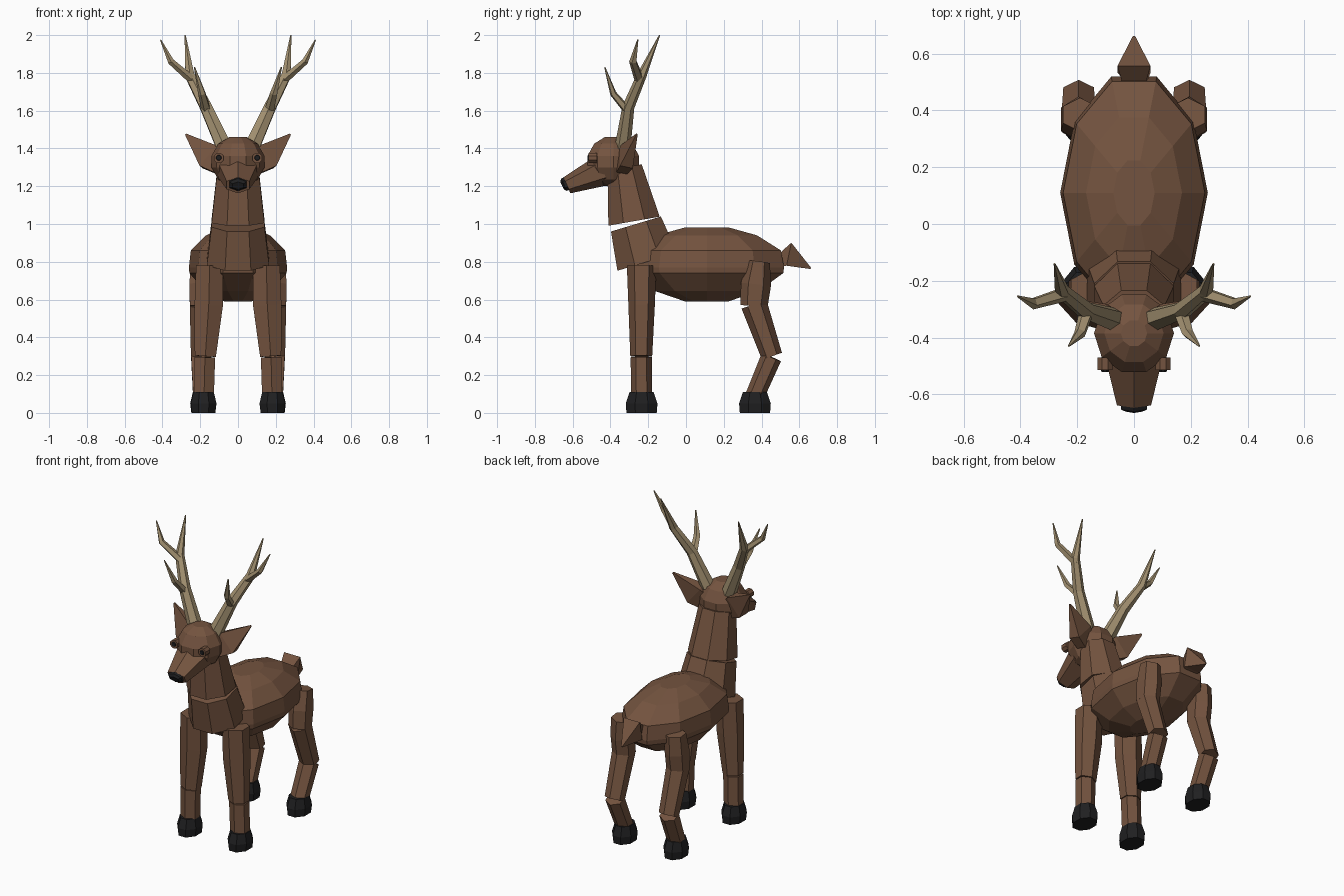
import bpy, bmesh, math
from mathutils import Vector


def material(name, rgb):
    m = bpy.data.materials.new(name)
    m.diffuse_color = (*rgb, 1)
    return m


FUR = material("brown_fur", (0.175, 0.088, 0.050))
HORN = material("tan_horn", (0.37, 0.285, 0.165))
BLACK = material("black_hoof", (0.014, 0.014, 0.015))


def finish(name, bm, mat):
    bmesh.ops.recalc_face_normals(bm, faces=bm.faces)
    me = bpy.data.meshes.new(name)
    bm.to_mesh(me)
    bm.free()
    me.materials.append(mat)
    ob = bpy.data.objects.new(name, me)
    bpy.context.collection.objects.link(ob)
    return ob


def skin(name, loops, mat):
    """Bridge a list of equal point loops and cap both ends."""
    bm = bmesh.new()
    rows = [[bm.verts.new(p) for p in loop] for loop in loops]
    n = len(rows[0])
    for a, b in zip(rows, rows[1:]):
        for i in range(n):
            j = (i + 1) % n
            bm.faces.new((a[i], a[j], b[j], b[i]))
    bm.faces.new(rows[0])
    bm.faces.new(rows[-1])
    return finish(name, bm, mat)


def loft(name, rings, sides, mat, ref=(1, 0, 0), mirror=1):
    """Tube through rings (x, y, z, half width, half depth), square to the path."""
    pts = [Vector((r[0] * mirror, r[1], r[2])) for r in rings]
    ang = [(i + 0.5) * math.tau / sides for i in range(sides)]
    mx = max(math.cos(a) for a in ang)
    my = max(math.sin(a) for a in ang)
    loops = []
    for k, c in enumerate(pts):
        t = (pts[min(k + 1, len(pts) - 1)] - pts[max(k - 1, 0)]).normalized()
        u = Vector(ref)
        u = (u - t * u.dot(t)).normalized()
        v = t.cross(u)
        w, d = rings[k][3], rings[k][4]
        loops.append([c + u * (w * math.cos(a) / mx) + v * (d * math.sin(a) / my)
                      for a in ang])
    return skin(name, loops, mat)


def ellipsoid(name, center, rx, ry, rings, sides, mat):
    """Stacked rings (z, radius factor) around a vertical axis."""
    loops = [[(center[0] + rx * f * math.cos(i * math.tau / sides),
               center[1] + ry * f * math.sin(i * math.tau / sides), z)
              for i in range(sides)] for z, f in rings]
    return skin(name, loops, mat)


# Torso
ellipsoid("body", (0, 0.11), 0.26, 0.43,
          [(0.59, 0.28), (0.645, 0.67), (0.74, 0.99), (0.77, 1.0),
           (0.86, 0.96), (0.94, 0.65), (0.982, 0.28)], 10, FUR)

# Neck in two segments
loft("lower_neck", [(0, -0.205, 0.80, 0.165, 0.165),
                    (0, -0.265, 1.00, 0.14, 0.138)], 8, FUR)
loft("upper_neck", [(0, -0.275, 1.015, 0.14, 0.138),
                    (0, -0.325, 1.30, 0.108, 0.092)], 8, FUR)

# Head, snout and nose
ellipsoid("head", (0, -0.385), 0.145, 0.148,
          [(1.20, 0.3), (1.235, 0.72), (1.30, 0.97), (1.36, 0.97),
           (1.425, 0.72), (1.46, 0.32)], 10, FUR)
loft("snout", [(0, -0.44, 1.285, 0.105, 0.085),
               (0, -0.63, 1.205, 0.06, 0.046)], 6, FUR)
loft("nose", [(0, -0.61, 1.224, 0.046, 0.036),
              (0, -0.646, 1.208, 0.046, 0.036),
              (0, -0.656, 1.203, 0.03, 0.022)], 6, BLACK)

# Tail
loft("tail", [(0, 0.49, 0.80, 0.035, 0.03),
              (0, 0.545, 0.84, 0.058, 0.062),
              (0, 0.66, 0.765, 0.004, 0.004)], 4, FUR)

for s, side in ((1, "left"), (-1, "right")):
    # Ears
    loft("ear_" + side, [(0.09, -0.34, 1.315, 0.03, 0.055),
                         (0.15, -0.315, 1.355, 0.035, 0.07),
                         (0.277, -0.26, 1.475, 0.004, 0.004)],
         4, FUR, (0, 1, 0), s)

    # Eyes: lid with a dark pupil
    loft("eyelid_" + side, [(0.102, -0.47, 1.35, 0.026, 0.026),
                            (0.102, -0.515, 1.35, 0.026, 0.026)], 8, FUR, mirror=s)
    loft("pupil_" + side, [(0.102, -0.51, 1.35, 0.016, 0.016),
                           (0.102, -0.521, 1.35, 0.012, 0.012)], 8, BLACK, mirror=s)

    # Antlers: beam with three tines
    loft("antler_beam_" + side, [(0.075, -0.335, 1.41, 0.04, 0.042),
                                 (0.17, -0.305, 1.62, 0.031, 0.032),
                                 (0.255, -0.235, 1.785, 0.024, 0.026),
                                 (0.28, -0.14, 2.0, 0.003, 0.003)], 6, HORN, mirror=s)
    loft("brow_tine_" + side, [(0.165, -0.305, 1.595, 0.022, 0.022),
                               (0.19, -0.385, 1.69, 0.017, 0.017),
                               (0.23, -0.43, 1.83, 0.003, 0.003)], 5, HORN, mirror=s)
    loft("outer_tine_" + side, [(0.24, -0.245, 1.76, 0.022, 0.022),
                                (0.355, -0.28, 1.86, 0.017, 0.017),
                                (0.41, -0.255, 1.975, 0.003, 0.003)],
         5, HORN, (0, 1, 0), s)

    # Front legs
    loft("front_upper_leg_" + side, [(0.15, -0.235, 0.78, 0.072, 0.078),
                                     (0.155, -0.235, 0.57, 0.075, 0.07),
                                     (0.173, -0.237, 0.30, 0.056, 0.058)],
         6, FUR, mirror=s)
    loft("front_lower_leg_" + side, [(0.175, -0.237, 0.295, 0.054, 0.056),
                                     (0.18, -0.235, 0.08, 0.052, 0.056)],
         6, FUR, mirror=s)

    # Hind legs
    loft("hip_" + side, [(0.19, 0.385, 0.80, 0.06, 0.06),
                         (0.195, 0.37, 0.68, 0.062, 0.08),
                         (0.195, 0.36, 0.565, 0.06, 0.072)], 6, FUR, mirror=s)
    loft("thigh_" + side, [(0.195, 0.36, 0.575, 0.06, 0.07),
                           (0.195, 0.455, 0.30, 0.054, 0.056)], 6, FUR, mirror=s)
    loft("shin_" + side, [(0.195, 0.452, 0.295, 0.053, 0.055),
                          (0.187, 0.36, 0.08, 0.05, 0.05)], 6, FUR, mirror=s)

    # Hooves
    for name, x, y in (("front", 0.182, -0.235), ("hind", 0.185, 0.365)):
        loft(f"{name}_hoof_{side}", [(x, y, 0, 0.062, 0.08),
                                     (x, y, 0.05, 0.068, 0.084),
                                     (x, y, 0.11, 0.054, 0.064)], 8, BLACK, mirror=s)
